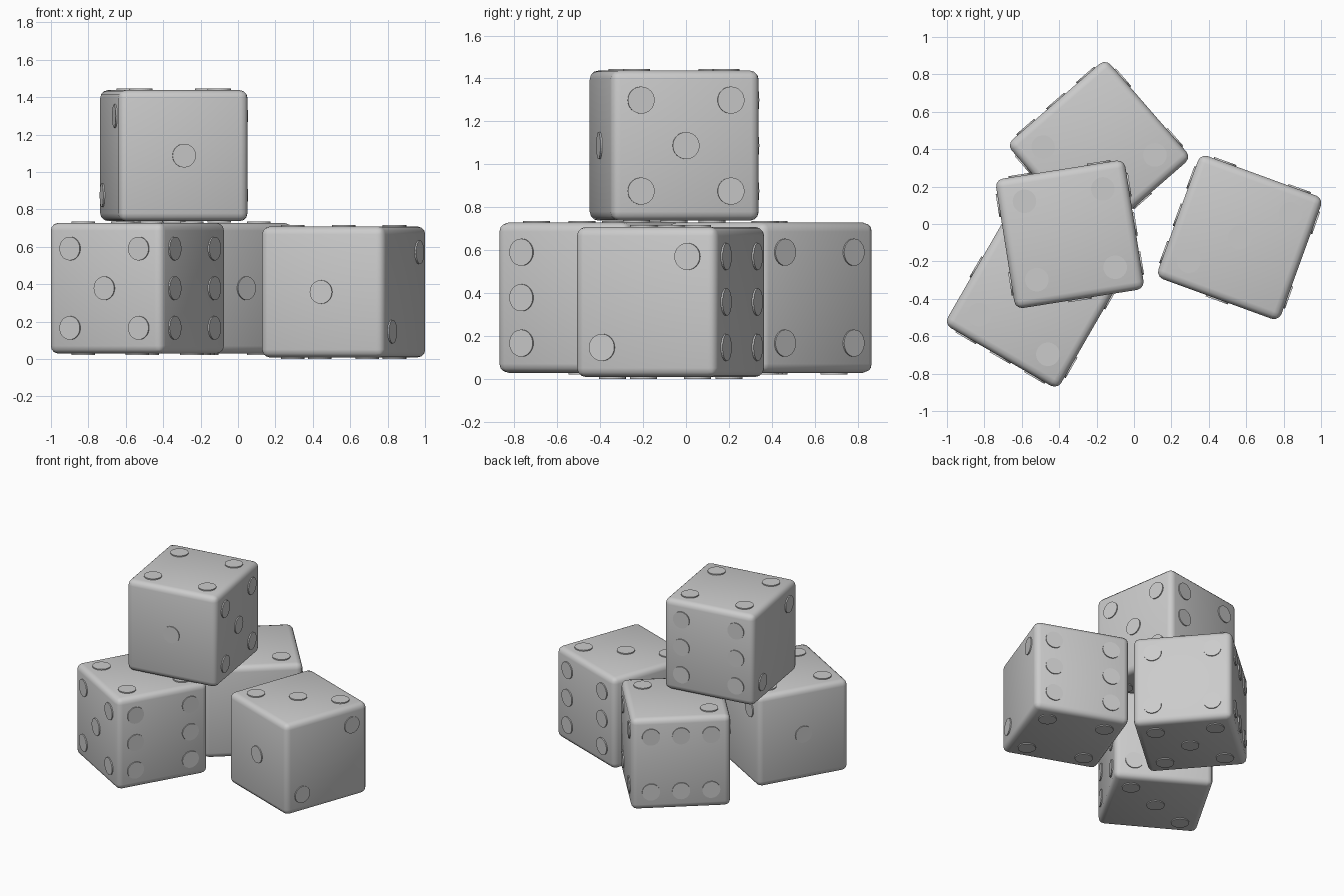
import bpy, bmesh
from math import radians, pi
from mathutils import Matrix, Vector

if "Cube" in bpy.data.objects:
    bpy.data.objects.remove(bpy.data.objects["Cube"])

S = 0.70        # edge length
D = 0.212       # pip spacing from face centre
R = 0.063       # pip radius
LIFT = 0.008    # pip height above the face
A, B, C = (D, D), (-D, -D), (-D, D)
E = (D, -D)

# face normal, u axis, pips as (u, v) with v = normal x u
FACES = [
    ((0, -1, 0), (1, 0, 0), [(0, 0)]),
    ((-1, 0, 0), (0, -1, 0), [A, B]),
    ((0, 0, -1), (1, 0, 0), [A, B, (0, 0)]),
    ((0, 0, 1), (1, 0, 0), [A, B, C, E]),
    ((1, 0, 0), (0, 1, 0), [A, B, C, E, (0, 0)]),
    ((0, 1, 0), (-1, 0, 0), [A, B, C, E, (D, 0), (-D, 0)]),
]


def add_object(name, bm, matrix):
    mesh = bpy.data.meshes.new(name)
    bm.to_mesh(mesh)
    bm.free()
    ob = bpy.data.objects.new(name, mesh)
    ob.matrix_world = matrix
    bpy.context.collection.objects.link(ob)
    return ob


def die(name, loc, turn, roll):
    place = (Matrix.Translation(loc) @ Matrix.Rotation(radians(turn), 4, 'Z')
             @ Matrix.Rotation(radians(roll), 4, 'Y'))
    # rounded cube body
    bm = bmesh.new()
    bmesh.ops.create_cube(bm, size=S)
    bmesh.ops.bevel(bm, geom=bm.edges[:], offset=0.042, segments=3,
                    profile=0.5, affect='EDGES')
    for f in bm.faces:
        f.smooth = True
    add_object(name + "_body", bm, place)

    # flat round pips
    bm = bmesh.new()
    depth = 0.02
    for normal, u, spots in FACES:
        n, u = Vector(normal), Vector(u)
        v = n.cross(u)
        basis = Matrix((u, v, n)).transposed().to_4x4()
        for a, b in spots:
            pos = u * a + v * b + n * (S / 2 + LIFT - depth / 2)
            bmesh.ops.create_cone(bm, cap_ends=True, segments=32, radius1=R,
                                  radius2=R, depth=depth,
                                  matrix=Matrix.Translation(pos) @ basis)
    add_object(name + "_pips", bm, place)


# three dice on the floor and one stacked on top
die("right_die", (0.565, -0.072, 0.358), -20, 180)
die("front_left_die", (-0.538, -0.407, 0.378), -120, 0)
die("back_die", (-0.187, 0.39, 0.378), 41, 90)
die("top_die", (-0.343, -0.055, 1.087), 9, 0)
